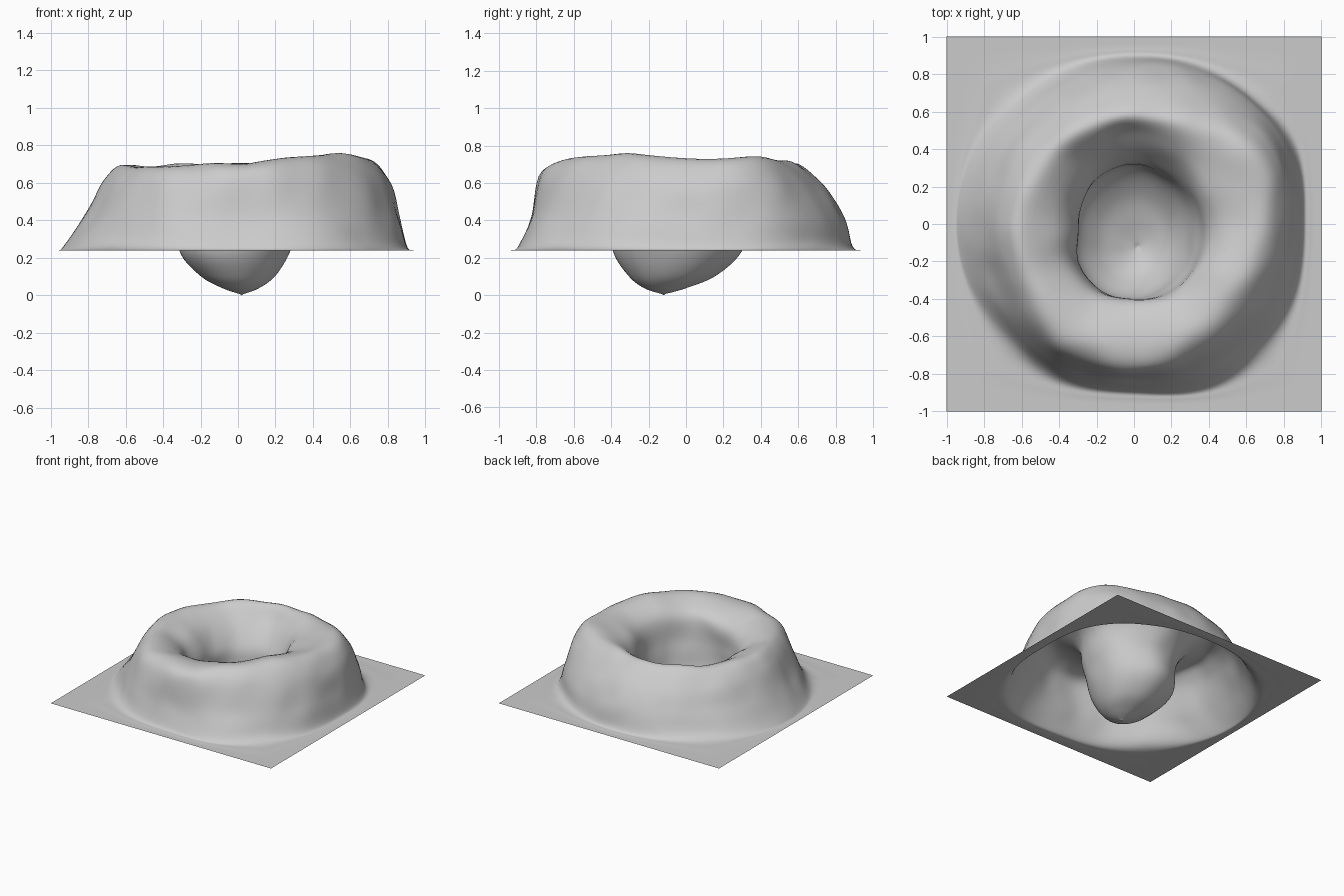
import bpy, bmesh, math
from mathutils import Vector, noise

if "Cube" in bpy.data.objects:
    bpy.data.objects.remove(bpy.data.objects["Cube"])

BASE = 0.238      # level of the surrounding ground
N = 144           # samples around
SUB = 6           # samples between profile points

# One row every 30 degrees from +x:
# foot r, wall r, shoulder r, shoulder z, crest r, crest z, lip r, shaft r, bowl rim r
RIM = [
    (.90, .86, .80, .62, .66, .730, .42, .34, .28),
    (.95, .90, .83, .62, .71, .740, .43, .35, .29),
    (.92, .87, .75, .61, .60, .715, .46, .36, .31),
    (.89, .84, .72, .60, .58, .705, .50, .38, .34),
    (.90, .81, .71, .59, .58, .700, .48, .36, .33),
    (.92, .81, .71, .59, .58, .685, .43, .32, .32),
    (.93, .82, .71, .62, .60, .698, .40, .30, .31),
    (.92, .82, .72, .62, .60, .685, .42, .34, .34),
    (.92, .85, .76, .64, .62, .690, .42, .36, .36),
    (.89, .83, .77, .66, .60, .705, .40, .37, .35),
    (.96, .87, .76, .67, .62, .735, .42, .36, .32),
    (.94, .87, .76, .66, .62, .755, .42, .35, .29),
]


def catmull(a, b, c, d, t):
    return 0.5 * (2 * b + (c - a) * t + (2 * a - 5 * b + 4 * c - d) * t * t
                  + (3 * b - a - 3 * c + d) * t ** 3)


def rim_at(angle):
    """Smoothly interpolated rim row for any angle."""
    u = angle / (2 * math.pi) * len(RIM)
    i, t = int(u), u - int(u)
    rows = [RIM[(i + k) % len(RIM)] for k in (-1, 0, 1, 2)]
    return [catmull(*vals, t) for vals in zip(*rows)]


def profile(angle):
    """Section from the square border, over the rim, down into the bowl."""
    c, s = math.cos(angle), math.sin(angle)
    foot, wall, sh, shz, cr, crz, lip, shaft, low = rim_at(angle)
    edge = 1 / max(abs(c), abs(s))

    def at(r, z, cx=0.0, cy=0.0):
        return Vector((cx + r * c, cy + r * s, z))

    pts = [
        at(edge, BASE),
        at(foot + (edge - foot) * .4, BASE + .002),
        at(foot, BASE + .025),
        at(wall, .42),
        at(sh, shz),
        at(cr, crz),
        at(lip, crz - .09, 0, -.02),
        at(shaft, .43, 0, -.04),
        at(low, BASE, 0, -.04),
        at(low * .68, .105, .01, -.07),
        at(low * .32, .037, .02, -.11),
        Vector((.02, -.12, .004)),
    ]
    full = [pts[0]] + pts + [pts[-1]]
    out = []
    for i in range(len(pts) - 1):
        for k in range(SUB):
            p = catmull(*full[i:i + 4], k / SUB)
            if i < 3:
                p.z = max(p.z, BASE)
            # gentle lumps on the ring only
            if 2 <= i <= 7:
                w = min(1, (p.z - BASE) / .2) if p.z > BASE else 0
                p += noise.noise_vector(p * 5) * .012 * w
            out.append(p)
    return out


# crater: one open sheet of terrain
bm = bmesh.new()
cols = [[bm.verts.new(p) for p in profile(2 * math.pi * j / N)] for j in range(N)]
tip = bm.verts.new((.02, -.12, 0))
for j in range(N):
    a, b = cols[j], cols[(j + 1) % N]
    for i in range(len(a) - 1):
        bm.faces.new((a[i], b[i], b[i + 1], a[i + 1]))
    bm.faces.new((a[-1], b[-1], tip))
bm.normal_update()
for f in bm.faces:
    f.smooth = True

mesh = bpy.data.meshes.new("crater_terrain")
bm.to_mesh(mesh)
bm.free()
rock = bpy.data.materials.new("grey_rock")
rock.diffuse_color = (.6, .6, .6, 1)
rock.use_nodes = True
rock.node_tree.nodes["Principled BSDF"].inputs["Base Color"].default_value = rock.diffuse_color
mesh.materials.append(rock)
crater = bpy.data.objects.new("crater_terrain", mesh)
bpy.context.collection.objects.link(crater)
